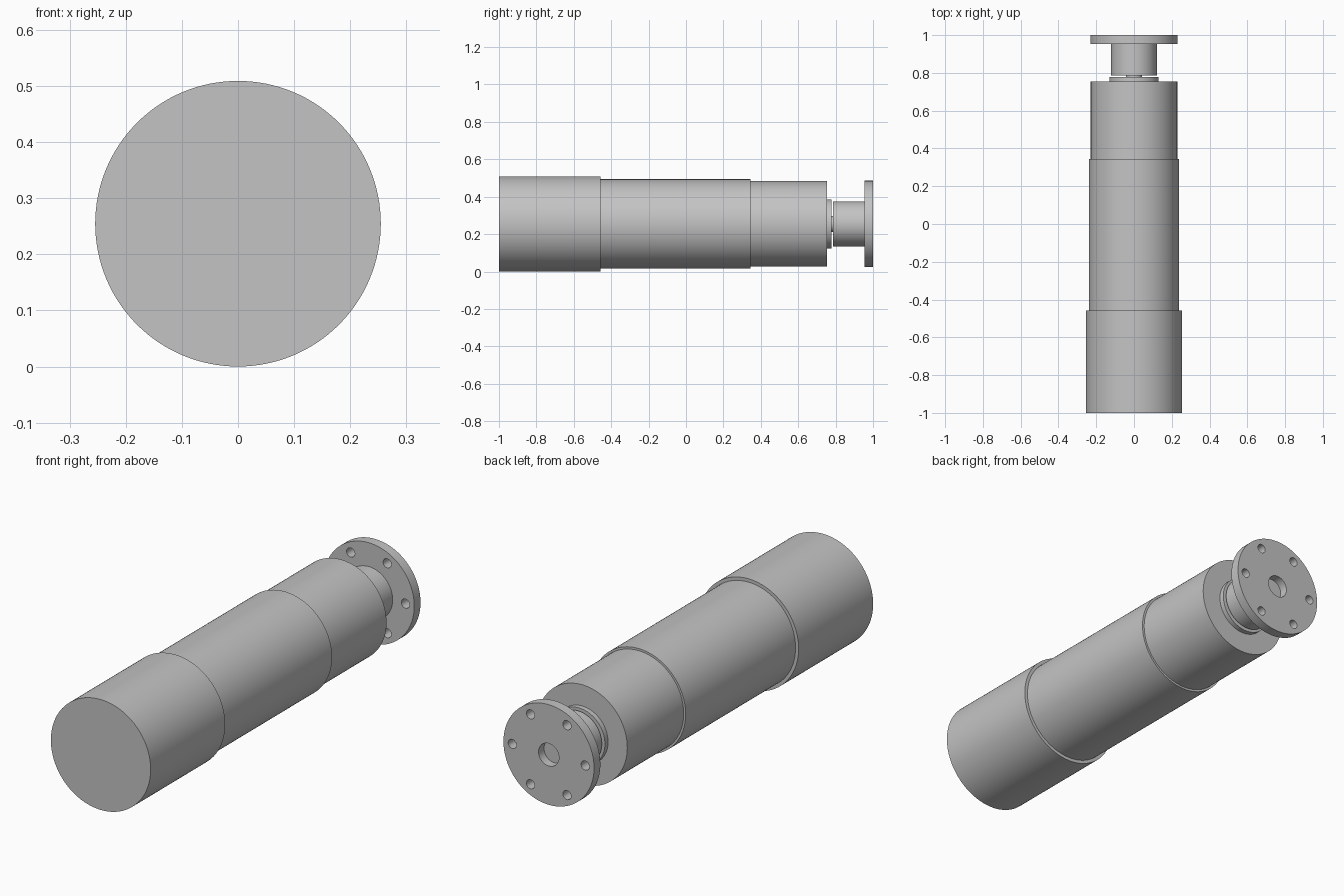
import bpy, bmesh, math
from mathutils import Matrix, Vector

if "Cube" in bpy.data.objects:
    bpy.data.objects.remove(bpy.data.objects["Cube"])

AXIS_Z = 0.2545
SEGMENTS = 128

grey = bpy.data.materials.new("plain grey")
grey.diffuse_color = (0.55, 0.55, 0.55, 1)
grey.use_nodes = True
grey.node_tree.nodes["Principled BSDF"].inputs["Base Color"].default_value = grey.diffuse_color


def make_object(name, bm):
    bmesh.ops.recalc_face_normals(bm, faces=bm.faces)
    mesh = bpy.data.meshes.new(name)
    bm.to_mesh(mesh)
    bm.free()
    mesh.materials.append(grey)
    obj = bpy.data.objects.new(name, mesh)
    bpy.context.collection.objects.link(obj)
    return obj


def lathe(name, profile):
    """Revolve (radius, y) points around the long axis."""
    bm = bmesh.new()
    verts = [bm.verts.new((0, y, AXIS_Z + r)) for r, y in profile]
    edges = [bm.edges.new(pair) for pair in zip(verts, verts[1:])]
    bmesh.ops.spin(bm, geom=verts + edges, cent=(0, 0, AXIS_Z), axis=(0, 1, 0),
                   angle=math.tau, steps=SEGMENTS)
    bmesh.ops.remove_doubles(bm, verts=bm.verts, dist=1e-5)
    return make_object(name, bm)


def smooth(obj):
    bpy.ops.object.select_all(action='DESELECT')
    obj.select_set(True)
    bpy.context.view_layer.objects.active = obj
    bpy.ops.object.shade_smooth_by_angle(angle=math.radians(30))


# Three-step body
body = lathe("stepped_body", [
    (0, -1), (0.2545, -1), (0.2545, -0.457), (0.239, -0.457), (0.239, 0.344),
    (0.229, 0.344), (0.229, 0.755), (0, 0.755)])

# Collar on the end of the body, and the thin shaft crossing the gap
collar = lathe("end_collar", [(0.131, 0.755), (0.131, 0.778), (0, 0.778)])
shaft = lathe("thin_shaft", [(0.043, 0.778), (0.043, 0.786)])

# Output hub with flange and central recess
flange = lathe("flange_hub", [
    (0, 0.786), (0.121, 0.786), (0.121, 0.954), (0.231, 0.954), (0.231, 1),
    (0.052, 1), (0.052, 0.96), (0, 0.96)])

# Six bolt holes through the flange
bm = bmesh.new()
for i in range(6):
    a = i * math.tau / 6
    pos = Vector((0.186 * math.cos(a), 0.977, AXIS_Z + 0.186 * math.sin(a)))
    bmesh.ops.create_cone(bm, cap_ends=True, segments=32, radius1=0.021,
                          radius2=0.021, depth=0.1,
                          matrix=Matrix.Translation(pos) @ Matrix.Rotation(math.pi / 2, 4, 'X'))
cutter = make_object("bolt_hole_cutter", bm)
cutter.hide_render = True
cut = flange.modifiers.new("bolt holes", 'BOOLEAN')
cut.operation = 'DIFFERENCE'
cut.solver = 'EXACT'
cut.object = cutter
bpy.context.view_layer.objects.active = flange
bpy.ops.object.modifier_apply(modifier=cut.name)
bpy.data.objects.remove(cutter)

for part in (body, collar, shaft, flange):
    smooth(part)
